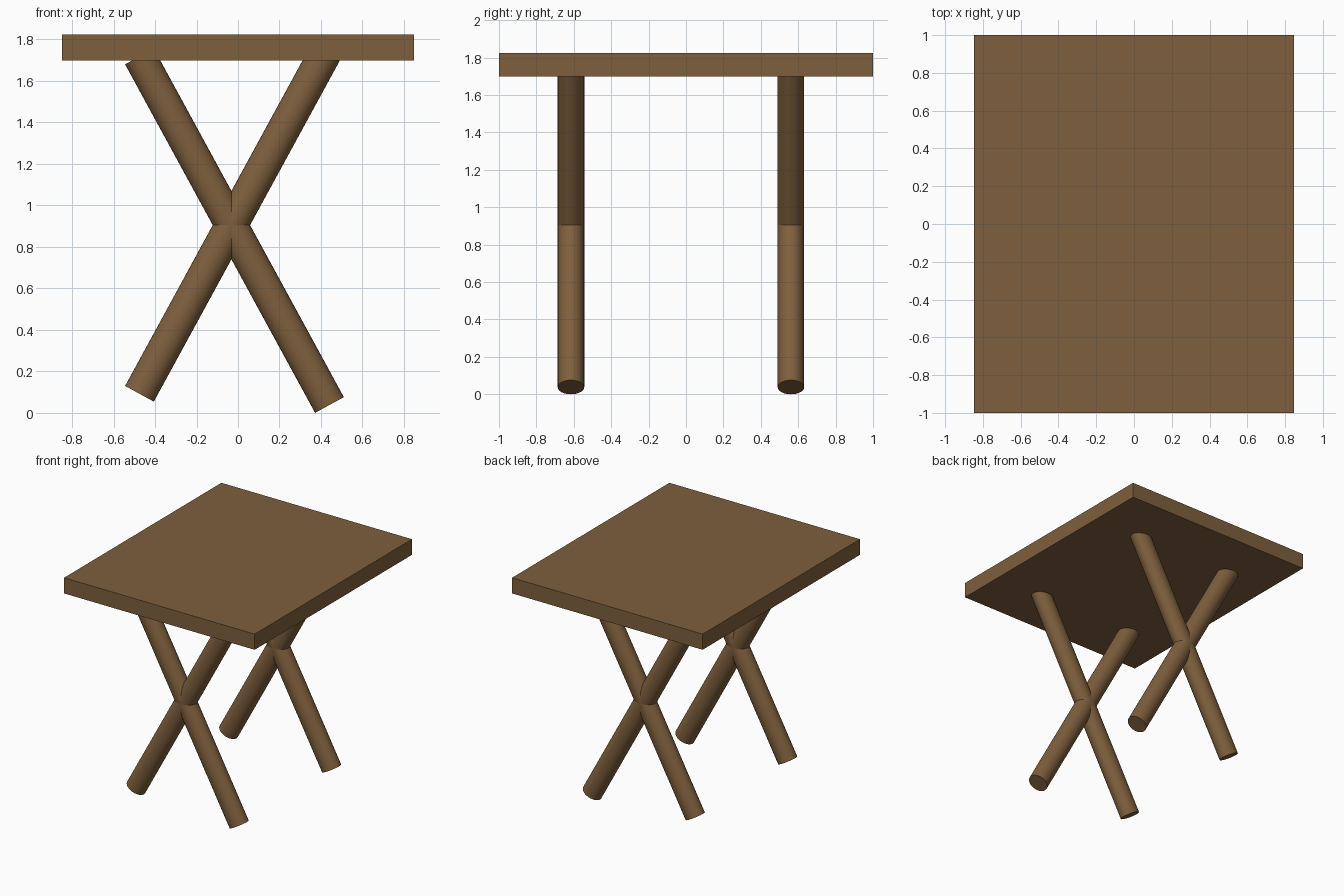
import bpy
import math
from mathutils import Vector

if "Cube" in bpy.data.objects:
    bpy.data.objects.remove(bpy.data.objects["Cube"])

wood = bpy.data.materials.new("brown_wood")
wood.diffuse_color = (0.21, 0.115, 0.047, 1)
wood.use_nodes = True
wood.node_tree.nodes["Principled BSDF"].inputs["Base Color"].default_value = wood.diffuse_color


def leg(name, bottom, top, y):
    """Slightly oval round leg between two (x, z) points."""
    a, b = Vector((bottom[0], y, bottom[1])), Vector((top[0], y, top[1]))
    d = b - a
    bpy.ops.mesh.primitive_cylinder_add(
        vertices=32, radius=0.079, depth=d.length, location=(a + b) / 2,
        rotation=(0, math.atan2(d.x, d.z), 0))
    ob = bpy.context.object
    ob.name = name
    ob.scale.y = 0.071 / 0.079
    bpy.ops.object.transform_apply(location=False, rotation=False, scale=True)
    bpy.ops.object.shade_smooth_by_angle(angle=math.radians(40))
    ob.data.materials.append(wood)


# Flat rectangular table top
bpy.ops.mesh.primitive_cube_add(size=1, location=(0, 0, 1.761))
table_top = bpy.context.object
table_top.name = "table_top"
table_top.scale = (1.696, 2.0, 0.126)
bpy.ops.object.transform_apply(location=False, rotation=False, scale=True)
table_top.data.materials.append(wood)

# Two pairs of crossed legs, ends set into the top
for side, y in (("front", -0.615), ("back", 0.561)):
    leg(side + "_leg_rising_right", (-0.475, 0.092), (0.441, 1.772), y)
    leg(side + "_leg_rising_left", (0.441, 0.038), (-0.475, 1.718), y)
